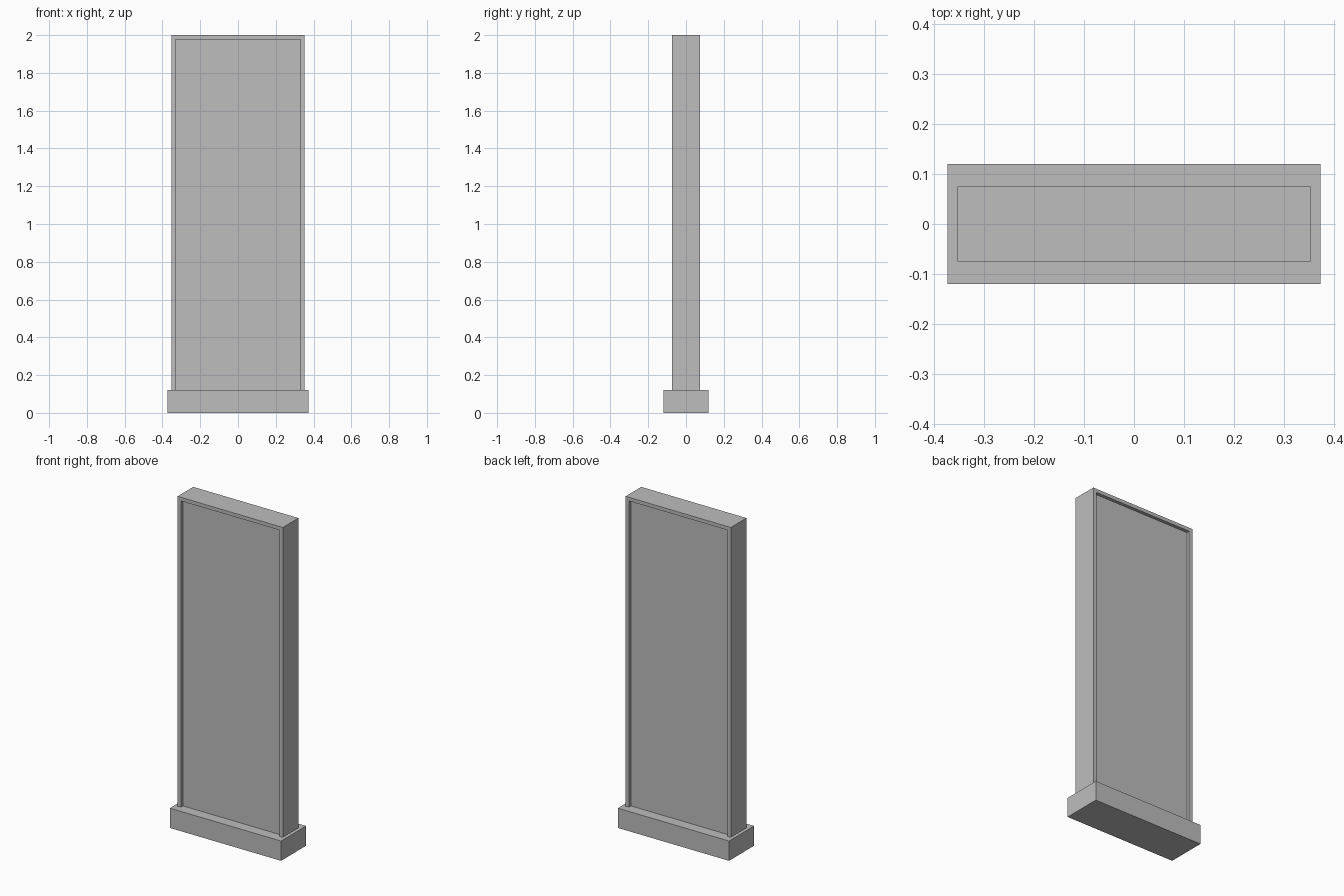
import bpy
import bmesh

cube = bpy.data.objects.get("Cube")
if cube:
    bpy.data.objects.remove(cube, do_unlink=True)

# Single flat colour
grey = bpy.data.materials.new("plain_grey")
grey.use_nodes = True
colour = (0.51, 0.51, 0.51, 1)
grey.diffuse_color = colour
grey.node_tree.nodes["Principled BSDF"].inputs["Base Color"].default_value = colour


def extruded(name, outline, depth):
    """Extrude an x-z outline through the full depth, centred on y = 0."""
    bm = bmesh.new()
    face = bm.faces.new([bm.verts.new((x, -depth / 2, z)) for x, z in outline])
    result = bmesh.ops.extrude_face_region(bm, geom=[face])
    moved = [g for g in result["geom"] if isinstance(g, bmesh.types.BMVert)]
    bmesh.ops.translate(bm, verts=moved, vec=(0, depth, 0))
    bmesh.ops.recalc_face_normals(bm, faces=bm.faces)
    mesh = bpy.data.meshes.new(name)
    bm.to_mesh(mesh)
    bm.free()
    mesh.materials.append(grey)
    obj = bpy.data.objects.new(name, mesh)
    bpy.context.collection.objects.link(obj)
    return obj


def rectangle(half, bottom, top):
    return [(-half, bottom), (half, bottom), (half, top), (-half, top)]


BASE_TOP, TOP = 0.12, 2.0
OUTER, BORDER = 0.353, 0.022
INNER = OUTER - BORDER
DEPTH, RECESS = 0.15, 0.02

# Plinth
extruded("base", rectangle(0.373, 0, BASE_TOP), 0.24)

# Frame: two uprights joined by a top rail
extruded("frame", [
    (-OUTER, BASE_TOP), (-OUTER, TOP), (OUTER, TOP), (OUTER, BASE_TOP),
    (INNER, BASE_TOP), (INNER, TOP - BORDER),
    (-INNER, TOP - BORDER), (-INNER, BASE_TOP)], DEPTH)

# Panel recessed on both sides
extruded("panel", rectangle(INNER, BASE_TOP, TOP - BORDER), DEPTH - 2 * RECESS)
